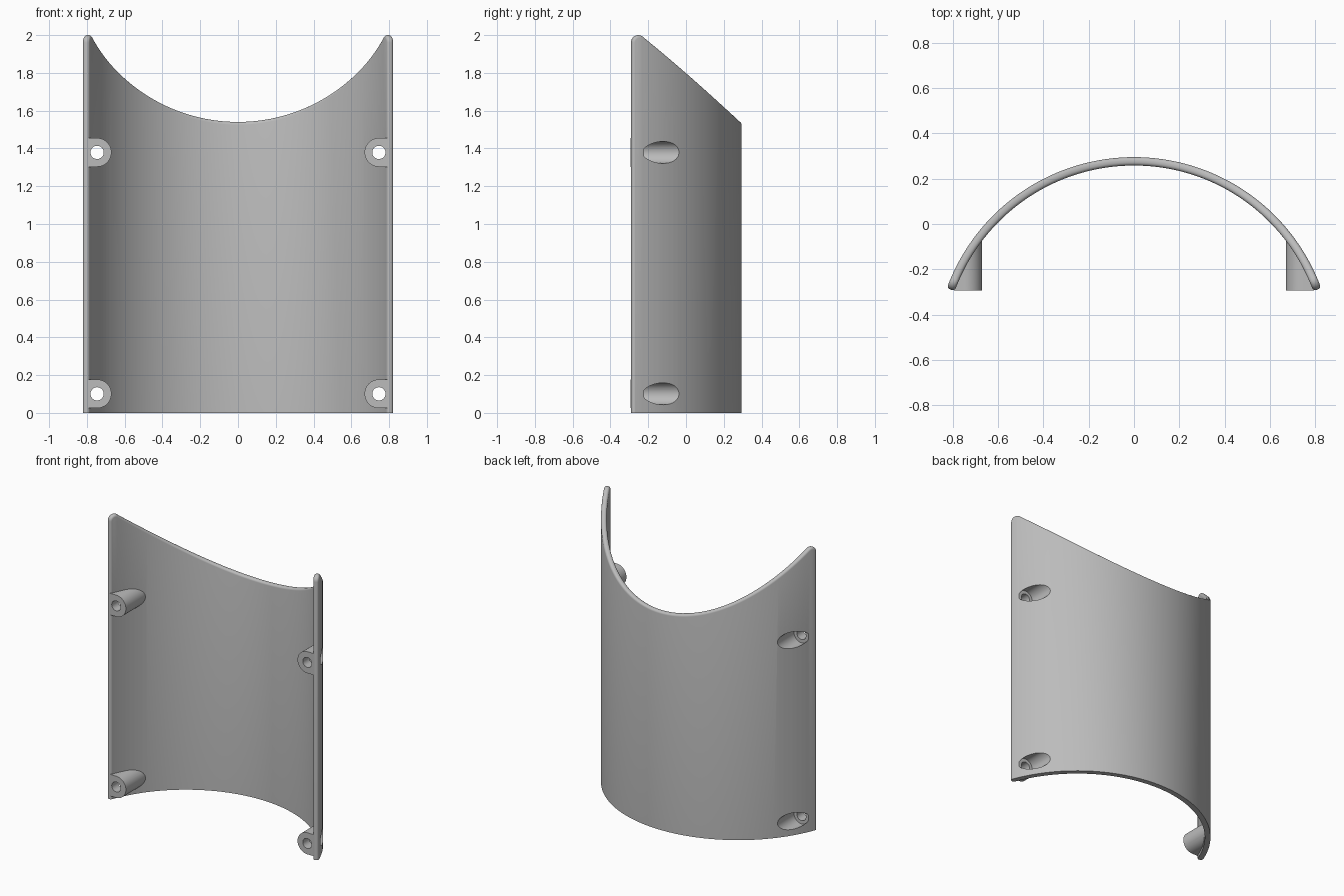
import bpy, bmesh
from math import sin, cos, pi, radians, sqrt
from mathutils import Vector, Matrix

cube = bpy.data.objects.get("Cube")
if cube:
    bpy.data.objects.remove(cube, do_unlink=True)

R, WALL, CY = 0.8785, 0.037, -0.5835     # outer radius, thickness, axis y
FRONT = -0.293                           # front plane of the bosses
S_END = radians(70) * R                  # half width along the arc
FILLET, CORNER = 0.015, 0.04

grey = bpy.data.materials.new("plain_grey")
grey.use_nodes = True
COLOUR = (0.5, 0.5, 0.5, 1)
grey.diffuse_color = COLOUR
grey.node_tree.nodes["Principled BSDF"].inputs["Base Color"].default_value = COLOUR


def to_object(name, bm):
    bmesh.ops.recalc_face_normals(bm, faces=bm.faces)
    mesh = bpy.data.meshes.new(name)
    bm.to_mesh(mesh)
    bm.free()
    mesh.materials.append(grey)
    obj = bpy.data.objects.new(name, mesh)
    bpy.context.collection.objects.link(obj)
    return obj


def boolean(target, tool, operation, keep=False):
    mod = target.modifiers.new(operation.lower(), "BOOLEAN")
    mod.operation, mod.solver, mod.object = operation, "EXACT", tool
    bpy.context.view_layer.objects.active = target
    bpy.ops.object.modifier_apply(modifier=mod.name)
    if not keep:
        bpy.data.objects.remove(tool, do_unlink=True)


def cylinder(name, radius, centre, length, axis, sides):
    bm = bmesh.new()
    turn = Matrix.Rotation(pi / 2, 4, "X") if axis == "Y" else Matrix()
    bmesh.ops.create_cone(bm, cap_ends=True, segments=sides, radius1=radius,
                          radius2=radius, depth=length,
                          matrix=Matrix.Translation(centre) @ turn)
    return to_object(name, bm)


def top_height(s):
    y = CY + R * cos(s / R)
    return 1.805 - 0.861 * y - 0.125 * y * y


def half_outline():
    """Points (s, z) with inward normals, from the bottom corner to the middle."""
    pts = [(S_END, 0, -1, 0)]
    cs, cz = S_END - CORNER, 2 - CORNER
    for i in range(13):
        a = radians(126) * i / 12
        pts.append((cs + CORNER * cos(a), cz + CORNER * sin(a), -cos(a), -sin(a)))
    start = pts[-1][0]
    for i in range(1, 33):
        s = start * (1 - i / 32)
        slope = (top_height(s + 0.001) - top_height(s - 0.001)) / 0.002
        k = sqrt(1 + slope * slope)
        pts.append((s, top_height(s), slope / k, -1 / k))
    return pts


def build_shell():
    half = half_outline()
    outline = half + [(-s, z, -ns, nz) for s, z, ns, nz in reversed(half[:-1])]
    # rounded rim section: (inset from outline, radius)
    arc = [radians(90) * i / 4 for i in range(5)]
    section = [(FILLET * (1 - sin(a)), R - FILLET * (1 - cos(a))) for a in arc]
    section += [(o, 2 * R - WALL - r) for o, r in reversed(section)]
    bm = bmesh.new()

    def vert(s, z, radius):
        return bm.verts.new((radius * sin(s / R), CY + radius * cos(s / R), z))

    rings = [[vert(s + o * ns, z + o * nz, r) for o, r in section]
             for s, z, ns, nz in outline]
    last = len(outline) - 1
    # foot of each column: outer and inner vertex
    feet = []
    for k, (s, z, ns, nz) in enumerate(outline):
        if k <= 1 or k >= last - 1:
            ring = rings[0] if k <= 1 else rings[last]
            feet.append((ring[0], ring[-1]))
        else:
            feet.append((vert(s + FILLET * ns, 0, R), vert(s + FILLET * ns, 0, R - WALL)))
    for k in range(last):
        a, b = rings[k], rings[k + 1]
        for j in range(len(section) - 1):
            bm.faces.new((a[j], a[j + 1], b[j + 1], b[j]))
        if 1 <= k < last - 1:
            (ao, ai), (bo, bi) = feet[k], feet[k + 1]
            bm.faces.new((a[0], b[0], bo, ao))
            bm.faces.new((a[-1], ai, bi, b[-1]))
            bm.faces.new((ao, bo, bi, ai))
    bm.faces.new(rings[0])
    bm.faces.new(rings[last])
    return to_object("curved_shell", bm)


def build_boss(side, x, z, radius):
    """Half-round post whose straight side runs out to the shell."""
    bm = bmesh.new()
    prof = [(x - radius * sin(pi * i / 24), z + radius * cos(pi * i / 24)) for i in range(25)]
    prof += [(0.9, z - radius), (0.9, z + radius)]
    face = bm.faces.new([bm.verts.new((side * px, FRONT, pz)) for px, pz in prof])
    out = bmesh.ops.extrude_face_region(bm, geom=[face])
    bmesh.ops.translate(bm, vec=Vector((0, 0.34, 0)),
                        verts=[v for v in out["geom"] if isinstance(v, bmesh.types.BMVert)])
    return to_object("boss", bm)


shell = build_shell()
bore = cylinder("boss_limit", R - WALL + 0.004, (0, CY, 1), 2.4, "Z", 192)
BOSS_X, FLOOR = 0.746, -0.222
places = [(side, z) for side in (-1, 1) for z in (0.101, 1.379)]

# screw bosses joined to the inside of the shell
for side, z in places:
    boss = build_boss(side, BOSS_X, z, 0.076)
    boolean(boss, bore, "INTERSECT", keep=True)
    boolean(shell, boss, "UNION")
bpy.data.objects.remove(bore, do_unlink=True)

# screw holes and counterbores from the outside
for side, z in places:
    x = side * BOSS_X
    boolean(shell, cylinder("screw_hole", 0.035, (x, -0.2, z), 0.6, "Y", 32), "DIFFERENCE")
    boolean(shell, cylinder("counterbore", 0.058, (x, FLOOR + 0.2, z), 0.4, "Y", 40), "DIFFERENCE")

bpy.ops.object.select_all(action="DESELECT")
shell.select_set(True)
bpy.context.view_layer.objects.active = shell
bpy.ops.object.shade_smooth_by_angle(angle=radians(30))
